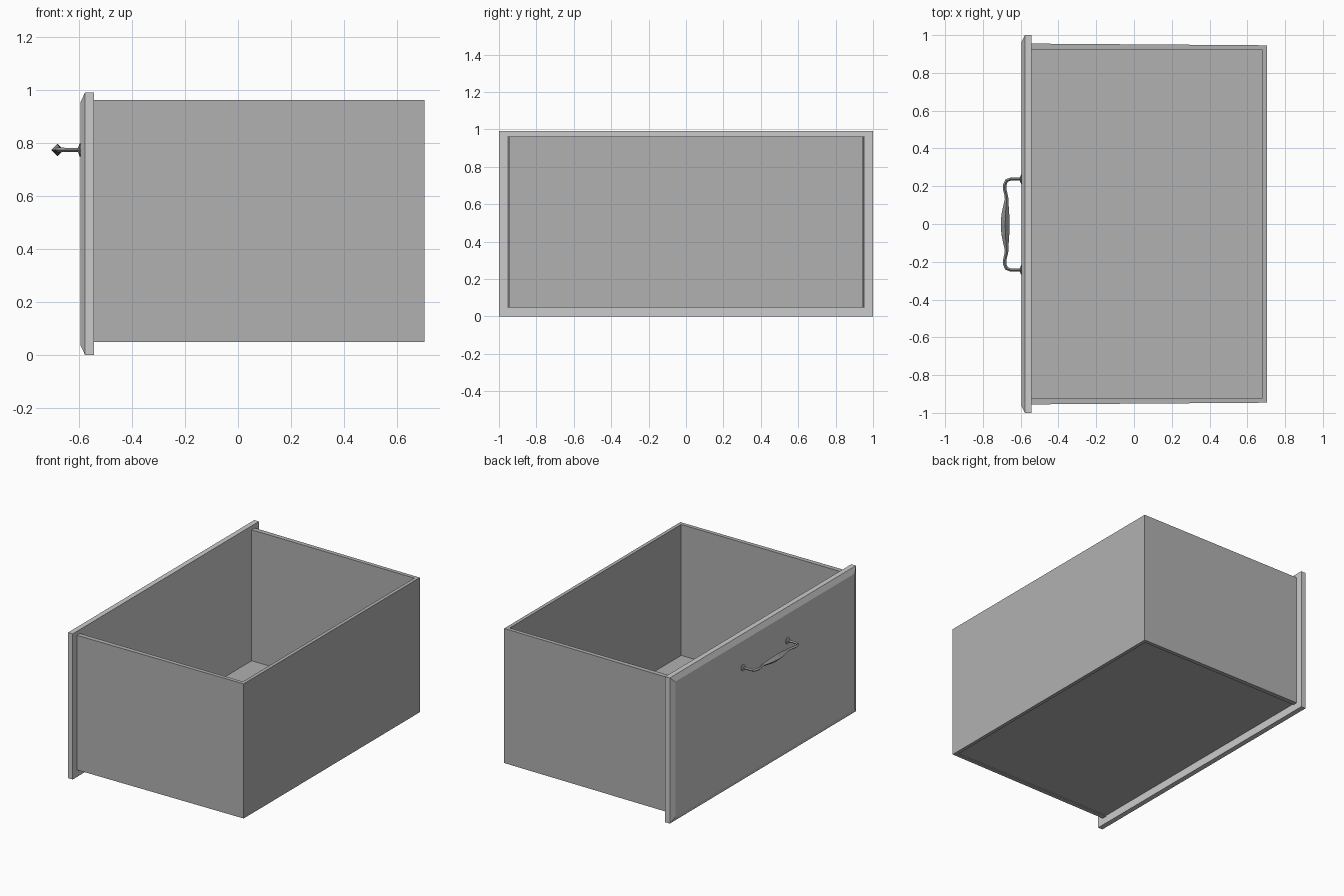
import bpy, bmesh, math
from mathutils import Vector

if "Cube" in bpy.data.objects:
    bpy.data.objects.remove(bpy.data.objects["Cube"])


def grey(name, v):
    mat = bpy.data.materials.new(name)
    mat.diffuse_color = (v, v, v, 1)
    mat.use_nodes = True
    mat.node_tree.nodes["Principled BSDF"].inputs["Base Color"].default_value = mat.diffuse_color
    return mat


BOX = grey("box_grey", 0.44)
METAL = grey("handle_grey", 0.3)


def loft(name, rings, mat=None):
    """Skin a list of equal-length point rings and cap both ends."""
    bm = bmesh.new()
    loops = [[bm.verts.new(p) for p in ring] for ring in rings]
    n = len(loops[0])
    for a, b in zip(loops, loops[1:]):
        for i in range(n):
            j = (i + 1) % n
            bm.faces.new((a[i], a[j], b[j], b[i]))
    bm.faces.new(loops[0])
    bm.faces.new(loops[-1])
    bmesh.ops.recalc_face_normals(bm, faces=bm.faces)
    mesh = bpy.data.meshes.new(name)
    bm.to_mesh(mesh)
    bm.free()
    if mat:
        mesh.materials.append(mat)
    obj = bpy.data.objects.new(name, mesh)
    bpy.context.collection.objects.link(obj)
    return obj


def prism(name, outline, z0, z1, mat):
    return loft(name, [[(x, y, z) for x, y in outline] for z in (z0, z1)], mat)


def panel_ring(x, inset):
    y, z0, z1 = 1 - inset, inset, 0.99 - inset
    return [(x, -y, z0), (x, y, z0), (x, y, z1), (x, -y, z1)]


# Front panel with a chamfered face
loft("front_panel", [panel_ring(-0.543, 0), panel_ring(-0.578, 0), panel_ring(-0.595, 0.035)])

# Side and back walls, tapering slightly to the rear
half = [(-0.543, 0.955), (0.705, 0.946)]
inner = [(0.681, 0.921), (-0.543, 0.922)]
mirror = lambda pts: [(x, -y) for x, y in reversed(pts)]
prism("drawer_walls", half + mirror(half) + mirror(inner) + inner, 0.048, 0.963, BOX)

# Floor board, slightly recessed underneath
prism("drawer_floor", inner + mirror(inner), 0.054, 0.073, BOX)

# Handle: diamond section swept along a curved path, thick in the middle
HZ, HY = 0.774, -0.003
side = [(-0.595, 0.24, 0.008), (-0.655, 0.24, 0.008), (-0.674, 0.233, 0.009),
        (-0.684, 0.212, 0.009), (-0.685, 0.19, 0.009), (-0.678, 0.16, 0.009),
        (-0.674, 0.135, 0.010), (-0.678, 0.095, 0.015), (-0.681, 0.05, 0.021)]
path = side + [(-0.682, 0, 0.0235)] + [(x, -y, r) for x, y, r in reversed(side)]
rings = []
for i, (x, y, r) in enumerate(path):
    a, b = path[max(i - 1, 0)], path[min(i + 1, len(path) - 1)]
    t = Vector((b[0] - a[0], b[1] - a[1], 0)).normalized()
    across, up = Vector((-t.y, t.x, 0)), Vector((0, 0, 1))
    c = Vector((x, y + HY, HZ))
    rings.append([c + across * r, c + up * r, c - across * r, c - up * r])
loft("handle_bar", rings, METAL)

# Flared mounting feet
for s, label in ((1, "left"), (-1, "right")):
    foot = []
    for x, r in ((-0.592, 0.025), (-0.598, 0.025), (-0.604, 0.009)):
        foot.append([(x, s * 0.24 + HY + r * math.cos(k * math.pi / 4),
                      HZ + r * math.sin(k * math.pi / 4)) for k in range(8)])
    loft("handle_foot_" + label, foot, METAL)
